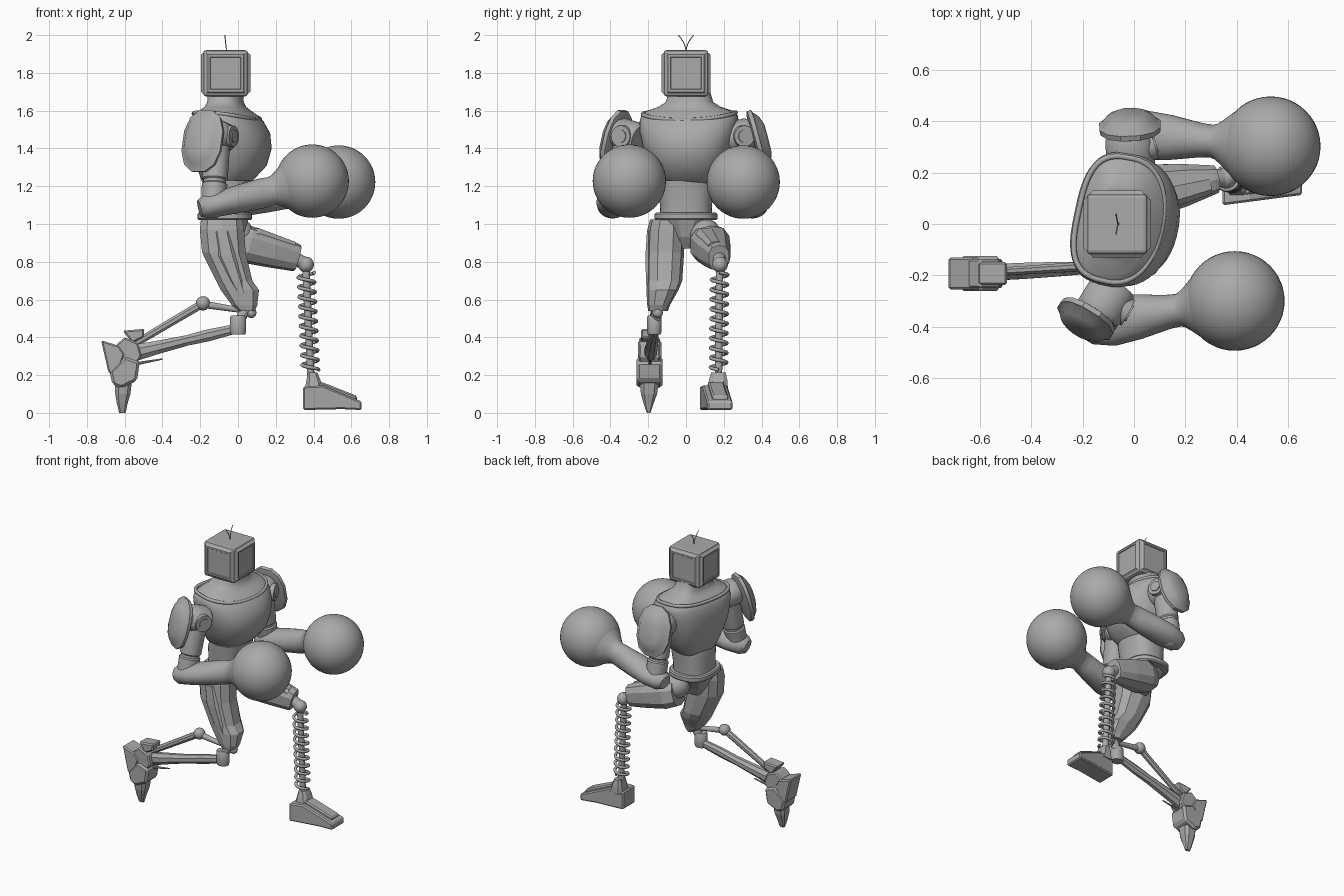
import bpy, bmesh
from math import sin, cos, pi, radians, copysign
from mathutils import Vector as V, Matrix

if "Cube" in bpy.data.objects:
    bpy.data.objects.remove(bpy.data.objects["Cube"])

grey = bpy.data.materials.new("grey")
grey.use_nodes = True
grey.diffuse_color = (0.4, 0.4, 0.4, 1)
grey.node_tree.nodes["Principled BSDF"].inputs["Base Color"].default_value = (0.4, 0.4, 0.4, 1)


def finish(name, bm, smooth=None, bevel=0):
    bmesh.ops.recalc_face_normals(bm, faces=bm.faces)
    me = bpy.data.meshes.new(name)
    bm.to_mesh(me)
    bm.free()
    me.materials.append(grey)
    ob = bpy.data.objects.new(name, me)
    bpy.context.collection.objects.link(ob)
    if bevel:
        mod = ob.modifiers.new("bevel", "BEVEL")
        mod.width, mod.limit_method = bevel, "ANGLE"
    if smooth:
        bpy.ops.object.select_all(action="DESELECT")
        bpy.context.view_layer.objects.active = ob
        ob.select_set(True)
        bpy.ops.object.shade_smooth_by_angle(angle=radians(smooth))
    return ob


def rounded(a, power, back=None):
    """Point on a squared-off circle; back squares the negative half differently."""
    p = back if back and cos(a) < 0 else power
    return [copysign(abs(f) ** p, f) for f in (cos(a), sin(a))]


def loft(name, rings, sides=32, power=1.0, back=None, smooth=40):
    """Skin closed rings given as (centre, radius vector, radius vector)."""
    bm = bmesh.new()
    loops = []
    for c, u, v in rings:
        loop = []
        for i in range(sides):
            p, q = rounded(2 * pi * (i + 0.5) / sides, power, back)
            loop.append(bm.verts.new(c + u * p + v * q))
        loops.append(loop)
    for lo, hi in zip(loops, loops[1:]):
        for i in range(sides):
            j = (i + 1) % sides
            bm.faces.new((lo[i], lo[j], hi[j], hi[i]))
    bm.faces.new(loops[0])
    bm.faces.new(loops[-1])
    return finish(name, bm, smooth)


def limb(name, a, b, sections, ref=(0, 1, 0), **kw):
    """Loft from a to b; sections are (fraction, half width, half depth)."""
    a, b = V(a), V(b)
    w = (b - a).normalized()
    u = (V(ref) - w * w.dot(V(ref))).normalized()
    v = w.cross(u)
    return loft(name, [(a.lerp(b, t), u * p, v * q) for t, p, q in sections], **kw)


def stack(name, rows, turn=0, pivot=(0, 0, 0), **kw):
    """Upright loft; rows are (x, y, z, half depth, half width)."""
    m = Matrix.Rotation(radians(turn), 3, "Z")
    return loft(name, [(m @ V((x, y, z)) + V(pivot), m @ V((d, 0, 0)), m @ V((0, w, 0)))
                       for x, y, z, d, w in rows], **kw)


def rod(name, a, b, r, r2=None, sides=16, **kw):
    r2 = r2 or r
    return limb(name, a, b, [(0, r, r), (1, r2, r2)], sides=sides, **kw)


def ball(name, c, r, seg=32):
    bm = bmesh.new()
    bmesh.ops.create_uvsphere(bm, u_segments=seg, v_segments=seg // 2, radius=r,
                              matrix=Matrix.Translation(c))
    return finish(name, bm, 60)


def prism(name, outline, y, half, skew=0, bevel=0.008):
    """Side outline in x and z, extruded across y and skewed sideways along x."""
    bm = bmesh.new()
    mid = [y + skew * (x - outline[0][0]) for x, z in outline]
    left, right = [[bm.verts.new((x, c + s * half, z)) for (x, z), c in zip(outline, mid)]
                   for s in (-1, 1)]
    n = len(outline)
    bm.faces.new(left)
    bm.faces.new(right)
    for i in range(n):
        j = (i + 1) % n
        bm.faces.new((left[i], left[j], right[j], right[i]))
    return finish(name, bm, None, bevel)


def tube(name, pts, r, closed=False):
    cu = bpy.data.curves.new(name, "CURVE")
    cu.dimensions, cu.bevel_depth, cu.bevel_resolution = "3D", r, 2
    sp = cu.splines.new("POLY")
    sp.points.add(len(pts) - 1)
    for p, co in zip(sp.points, pts):
        p.co = (*co, 1)
    sp.use_cyclic_u, cu.use_fill_caps = closed, True
    cu.materials.append(grey)
    ob = bpy.data.objects.new(name, cu)
    bpy.context.collection.objects.link(ob)


# Head: box with tapered sides, each holding a shallow screen
bm = bmesh.new()
bmesh.ops.create_cube(bm, size=1, matrix=Matrix.Translation((-0.066, 0, 1.798)) @ Matrix.Diagonal((0.236, 0.236, 0.244, 1)))
bmesh.ops.bevel(bm, geom=bm.edges[:], offset=0.014, segments=2, affect="EDGES", profile=0.5)
sides = [f for f in bm.faces if f.calc_area() > 0.02 and abs(f.normal.z) < 0.5]
bmesh.ops.inset_individual(bm, faces=sides, thickness=0.014, depth=0.013)
bmesh.ops.inset_individual(bm, faces=sides, thickness=0.016, depth=0)
bmesh.ops.inset_individual(bm, faces=sides, thickness=0.005, depth=-0.005)
finish("head", bm)
for s in (-1, 1):
    tube("antenna", [(-0.06 - 0.01 * t, s * 0.04 * t * t, 1.91 + 0.09 * t) for t in (0, .25, .5, .75, 1)], 0.0025)

# Torso: flat-backed chest turned slightly about the vertical, neck and collar
turn, pivot = -12, (-0.03, 0.01, 0)
stack("chest", [(-.04, 0, 1.2, .1, .13), (-.025, 0, 1.23, .13, .16), (0, 0, 1.31, .18, .205),
                (0, 0, 1.4, .205, .235), (-.005, 0, 1.48, .2, .255), (-.02, 0, 1.54, .18, .262),
                (-.03, 0, 1.575, .155, .255), (-.035, 0, 1.6, .125, .225), (-.035, 0, 1.62, .102, .165),
                (-.035, 0, 1.645, .092, .125), (-.035, 0, 1.7, .088, .108)],
      turn, pivot, sides=48, power=0.9, back=0.65, smooth=60)
m = Matrix.Rotation(radians(turn), 3, "Z")
collar = []
for i in range(48):
    a = 2 * pi * i / 48
    p, q = rounded(a, 0.9, 0.65)
    collar.append(m @ V((-.025 + .165 * p, .245 * q, 1.565 - .015 * p + .02 * q * q)) + V(pivot))
tube("collar", collar, 0.011, True)
stack("abdomen", [(-.07, 0, 1.03, .125, .14), (-.065, 0, 1.1, .12, .138), (-.06, 0, 1.18, .125, .148),
                  (-.05, 0, 1.23, .12, .15)], power=0.8)
stack("belt", [(-.07, 0, 1.02, .138, .16), (-.07, 0, 1.028, .145, .167), (-.07, 0, 1.052, .145, .167),
               (-.07, 0, 1.06, .138, .16)], power=0.75)
stack("pelvis", [(-.06, 0, .87, .05, .03), (-.06, 0, .93, .09, .06), (-.07, 0, 1.03, .13, .125)],
      sides=12, power=0.7, smooth=None)

# Arms: shoulder, pad, upper arm, elbow, forearm, ball glove
arms = {
    "right": dict(s=(-.11, -.3, 1.465), e=(-.13, -.385, 1.1), g=(.393, -.3, 1.227),
                  pad=(-.18, -.36, 1.435), n=(-.5, -.82, .25), disc=(.85, -.45, 0)),
    "left": dict(s=(-.015, .28, 1.465), e=(-.01, .35, 1.1), g=(.533, .303, 1.222),
                 pad=(-.015, .365, 1.435), n=(-.05, .95, .25), disc=(.95, .3, 0)),
}
for side, k in arms.items():
    s, e, g = V(k["s"]), V(k["e"]), V(k["g"])
    n, d = V(k["n"]).normalized(), V(k["disc"]).normalized()
    limb(side + "_shoulder", s - n * .07, s + n * .07, [(0, .085, .075), (.15, .095, .085), (.85, .095, .085),
                                                        (1, .08, .075)], ref=n.cross(V((0, 0, 1))))
    rod(side + "_shoulder_disc", s, s + d * 0.1, 0.062, 0.056, 32)
    rod(side + "_shoulder_hub", s, s + d * 0.107, 0.038, 0.034, 24)
    pad = V(k["pad"])
    limb(side + "_shoulder_pad", pad, pad + n * 0.07,
         [(-.1, .1, .145), (0, .12, .17), (.3, .123, .173), (.36, .112, .16), (.75, .09, .13), (1, .055, .08)],
         ref=n.cross(V((0, 0, 1))), sides=12, power=0.85, smooth=35)
    limb(side + "_upper_arm", s, e, [(0, .07, .07), (.3, .075, .07), (.62, .07, .068), (.64, .062, .06),
                                     (.68, .062, .06), (.7, .07, .068), (1, .068, .066)])
    ball(side + "_elbow", e, 0.07)
    limb(side + "_forearm", e, g, [(-.14, .05, .045), (-.08, .078, .062), (.08, .098, .068), (.28, .088, .075),
                                   (.5, .067, .08), (.58, .064, .076), (.61, .07, .079), (.65, .086, .09),
                                   (.7, .11, .11), (.78, .145, .145)], smooth=50)
    ball(side + "_glove", g, 0.194, 48)

# Right leg: angular thigh, kneeling shin, trailing foot
stack("right_thigh", [(-.085, -.1, 1.025, .115, .09), (-.085, -.105, .97, .122, .1), (-.075, -.11, .85, .12, .1),
                      (-.02, -.115, .7, .1, .095), (.01, -.125, .65, .105, .085), (.035, -.145, .57, .07, .06),
                      (.045, -.148, .54, .045, .052)], sides=10, power=0.8, smooth=None)
stack("right_thigh_plate", [(-.085, -.15, .96, .05, .06), (-.06, -.16, .83, .06, .058),
                            (-.01, -.16, .7, .045, .055), (.03, -.165, .6, .02, .04)],
      sides=8, power=0.7, smooth=None)
ball("right_knee", (.07, -.15, .53), 0.028, 16)
rod("right_knee_pin", (.045, -.15, .56), (.0, -.165, .47), 0.028)
stack("right_shin_socket", [(0, -.168, .415, .04, .035), (0, -.168, .43, .044, .04),
                            (0, -.168, .505, .044, .04), (0, -.168, .515, .038, .034)], sides=12)
limb("right_shin", (.03, -.16, .455), (-.58, -.19, .31),
     [(0, .022, .025), (.3, .024, .034), (.5, .03, .03), (.75, .034, .038), (1, .035, .05)],
     sides=8, smooth=None)
ball("right_strut_joint", (-.185, -.165, .58), 0.038, 20)
rod("right_upper_strut", (-.185, -.165, .575), (.04, -.155, .54), 0.02, 0.014)
limb("right_rear_strut", (-.185, -.165, .58), (-.59, -.19, .34), [(0, .02, .024), (1, .016, .02)], sides=8, smooth=None)
rod("right_shin_spur", (-.6, -.19, .25), (-.4, -.19, .285), 0.012, 0.004, 8)
y = -.193
prism("right_heel", [(-.725, .385), (-.63, .355), (-.6, .31), (-.64, .2), (-.685, .21)], y, .062)
prism("right_ankle", [(-.645, .36), (-.6, .4), (-.53, .37), (-.51, .3), (-.57, .22), (-.66, .25)], y, .056)
prism("right_instep_block", [(-.61, .435), (-.495, .445), (-.5, .4), (-.56, .37)], y, .045)
prism("right_foot", [(-.68, .22), (-.6, .3), (-.52, .27), (-.535, .17), (-.62, .13), (-.665, .15)], y, .068, bevel=.014)
stack("right_toe", [(-.612, -.198, 0, .018, .01), (-.613, -.198, .05, .03, .028), (-.61, -.196, .1, .042, .045),
                    (-.605, y, .2, .05, .058)], sides=8, power=0.6, smooth=None)

# Left leg: raised thigh, coil spring shin, flat foot
ball("left_hip", (0, .1, .945), 0.085, 16)
limb("left_thigh", (-.02, .115, .91), (.315, .175, .82),
     [(0, .09, .09), (.2, .108, .1), (.6, .088, .088), (.95, .06, .075), (1, .055, .07)],
     sides=10, power=0.75, smooth=None)
limb("left_thigh_band", (.07, .1, .93), (.29, .155, .87), [(0, .05, .05), (.1, .06, .06), (1, .04, .04)],
     sides=8, power=0.7, smooth=None)
rod("left_knee_pin", (.3, .175, .82), (.36, .18, .785), 0.035)
ball("left_knee", (.36, .18, .785), 0.042, 24)
rod("left_knee_axle", (.36, .135, .785), (.36, .225, .785), 0.025)
top, bottom = V((.36, .178, .76)), V((.385, .172, .2))
rod("left_shin_rod", top, bottom, 0.02)
turns, steps = 10, 20
tube("left_spring", [top.lerp(bottom, .03 + .92 * i / (turns * steps)) +
                     V((.043 * cos(2 * pi * i / steps), .043 * sin(2 * pi * i / steps), 0))
                     for i in range(turns * steps + 1)], 0.0095)
stack("left_ankle", [(.405, .165, .12, .055, .06), (.4, .17, .17, .04, .052), (.395, .172, .215, .026, .04)],
      sides=8, power=0.6, smooth=None)
prism("left_foot", [(.345, .015), (.345, .14), (.45, .145), (.655, .06), (.655, .015), (.55, .02)], .14, .067, .13)
prism("left_foot_ridge", [(.42, .13), (.44, .165), (.63, .09), (.63, .06)], .155, .042, .13)
